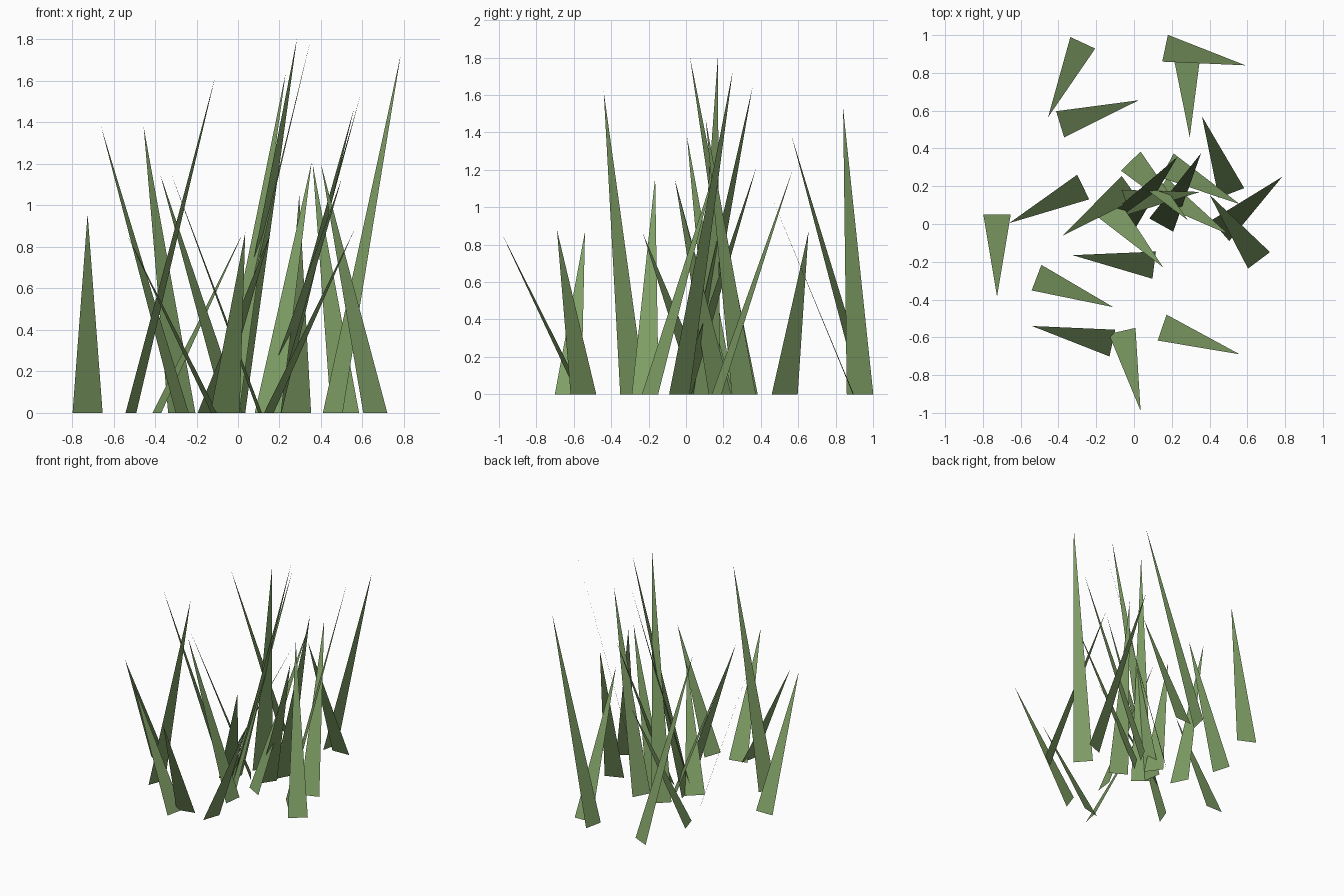
import bpy
import bmesh
from math import radians
from mathutils import Matrix, Vector

# Remove the default cube only
default_cube = bpy.data.objects.get("Cube")
if default_cube:
    bpy.data.objects.remove(default_cube, do_unlink=True)

BLADE_WIDTH = 0.145   # width of each blade at the ground
BLADE_LEAN = 0.435    # horizontal distance from root to tip


def make_material(name, colour):
    material = bpy.data.materials.new(name)
    material.use_nodes = True
    material.diffuse_color = colour
    shader = material.node_tree.nodes["Principled BSDF"]
    shader.inputs["Base Color"].default_value = colour
    shader.inputs["Roughness"].default_value = 0.9
    return material


def make_blade(name, tip_x, tip_y, height, heading, material):
    """Flat pointed blade whose root is square to the direction it leans in."""
    turn = Matrix.Rotation(radians(heading), 3, "Z")
    tip = Vector((tip_x, tip_y, height))
    root = Vector((tip_x, tip_y, 0)) - turn @ Vector((BLADE_LEAN, 0, 0))
    half_width = turn @ Vector((0, BLADE_WIDTH / 2, 0))

    bm = bmesh.new()
    corners = [bm.verts.new(p) for p in (root + half_width, root - half_width, tip)]
    face = bm.faces.new(corners)
    face.normal_update()
    if face.normal.z < 0:
        face.normal_flip()
    mesh = bpy.data.meshes.new(name)
    bm.to_mesh(mesh)
    bm.free()

    mesh.materials.append(material)
    blade = bpy.data.objects.new(name, mesh)
    bpy.context.scene.collection.objects.link(blade)
    return blade


grass_green = make_material("grass_green", (0.21, 0.34, 0.13, 1.0))

# Each blade: tip x, tip y, height, heading of its lean in degrees
back_blades = [
    (-0.455, 0.565, 1.38, 245),
    (0.025, 0.655, 0.87, 17),
    (0.59, 0.84, 1.53, -12),
    (0.295, 0.46, 1.05, -88),
]
left_blades = [
    (0.4, 0.155, 1.2, 127),
    (0.785, 0.25, 1.73, 41),
    (0.36, 0.57, 1.2, 111),
]
right_blades = [
    (-0.66, 0.005, 1.38, 206),
    (-0.725, -0.385, 0.96, -90),
    (-0.11, -0.44, 1.62, -21),
]
front_blades = [
    (-0.325, -0.165, 1.16, 173),
    (-0.54, -0.54, 0.87, 168),
    (0.035, -0.99, 0.87, -77),
    (0.56, -0.69, 0.88, -19),
]
centre_blades = [
    (0.355, 0.375, 1.21, 61),
    (0.35, 0.17, 1.8, 8),
    (0.23, 0.355, 1.64, 50),
    (0.285, 0.02, 1.81, -46),
    (0.56, 0.105, 1.47, -28),
    (0.5, -0.055, 1.13, -33),
    (-0.375, -0.06, 1.15, 216),
    (0.155, -0.23, 0.86, -47),
]

# Build the whole tuft, group by group
tuft = {
    "back": back_blades,
    "left": left_blades,
    "right": right_blades,
    "front": front_blades,
    "centre": centre_blades,
}
for group, blades in tuft.items():
    for number, (tip_x, tip_y, height, heading) in enumerate(blades, start=1):
        make_blade(f"{group}_grass_blade_{number}", tip_x, tip_y, height, heading, grass_green)
